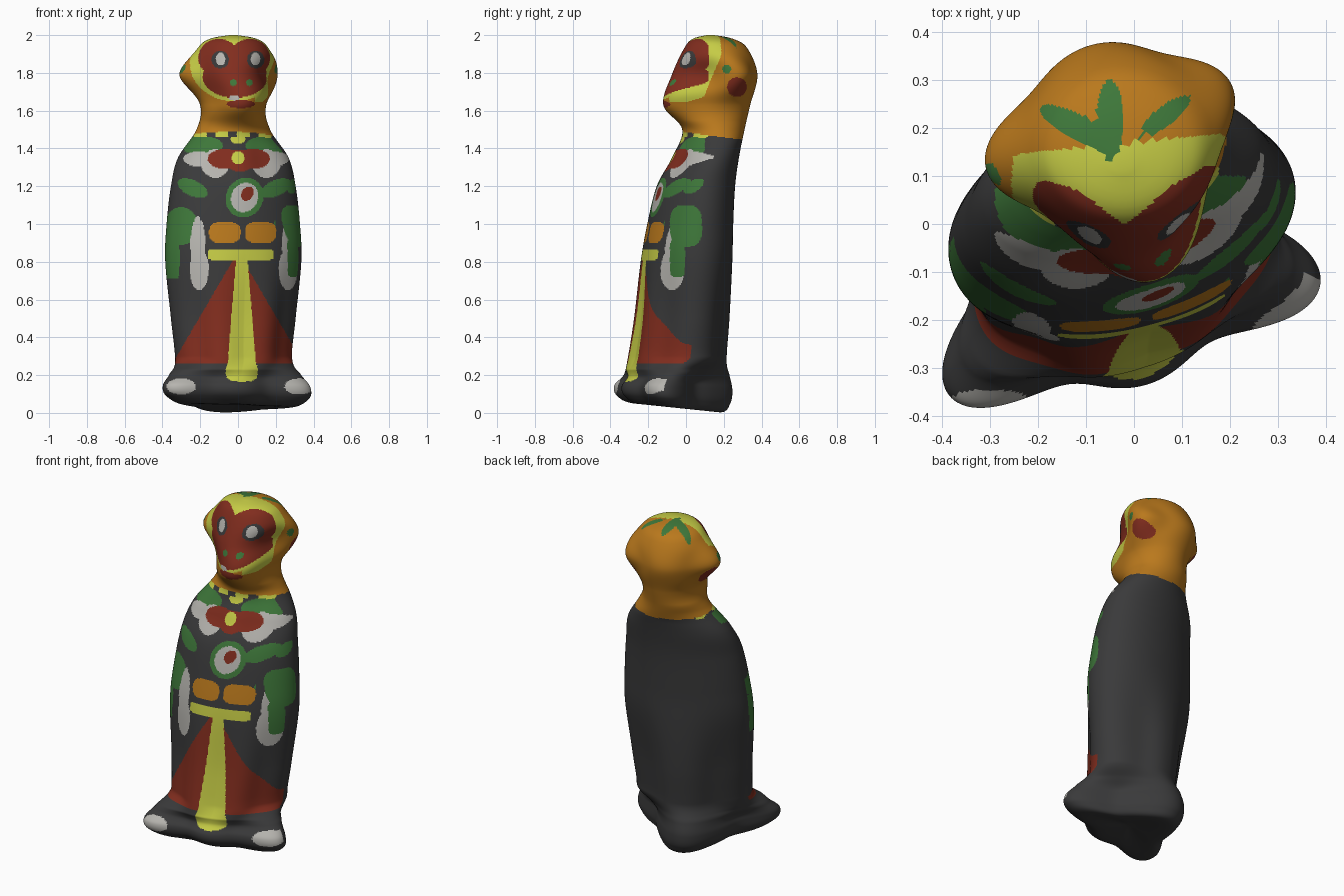
import bpy, math

if "Cube" in bpy.data.objects:
    bpy.data.objects.remove(bpy.data.objects["Cube"])

TURN = math.radians(16)          # whole figure is turned slightly to its left
N = 350                          # points around each ring

# Flat colours
COLOURS = {
    "dark_robe": (0.042, 0.042, 0.043), "orange": (0.49, 0.19, 0.012),
    "yellow": (0.56, 0.60, 0.06), "red": (0.22, 0.026, 0.013),
    "green": (0.048, 0.185, 0.042), "light_grey": (0.47, 0.46, 0.43)}
NAMES = list(COLOURS)
MATS = []
for n, c in COLOURS.items():
    m = bpy.data.materials.new(n)
    m.diffuse_color = (*c, 1)
    m.use_nodes = True
    m.node_tree.nodes["Principled BSDF"].inputs["Base Color"].default_value = m.diffuse_color
    MATS.append(m)

# Profile: height, half width, front, back
ROWS = [
    (.035, .03, -.07, -.02), (.012, .28, -.28, .18), (.06, .378, -.365, .235),
    (.13, .39, -.38, .245), (.20, .35, -.33, .23), (.28, .31, -.31, .215),
    (.50, .33, -.275, .23), (.80, .36, -.24, .245), (1.0, .353, -.205, .25),
    (1.2, .33, -.155, .26), (1.35, .293, -.075, .28), (1.5, .195, -.02, .31),
    (1.63, .175, -.12, .34), (1.79, .26, -.075, .378), (1.93, .188, -.01, .325),
    (1.98, .125, .035, .25), (2.0, .02, .11, .15)]


def bump(x, mid, width):
    return math.exp(-((x-mid)/width)**2)


def ramp(x, lo, hi):
    t = max(0, min(1, (x-lo)/(hi-lo)))
    return t*t*(3-2*t)


def catmull(p0, p1, p2, p3, t):
    return 0.5 * (2*p1 + (p2-p0)*t + (2*p0-5*p1+4*p2-p3)*t*t + (3*p1-p0-3*p2+p3)*t**3)


def radius(a, z):
    """Cross-section: three-lobed foot, oval robe, head with muzzle and ears."""
    foot = .235 + .03*bump(a, 0, 40) + .2*bump(a, 67, 21) + .07*bump(a, 180, 32)
    robe = 1/math.hypot(math.sin(math.radians(a))/.37, math.cos(math.radians(a))/.235)
    skirt = 1-ramp(z, .45, .95)                    # robe is more three-cornered low down
    robe += skirt*(.02*bump(a, 30, 20) - .05*bump(a, 122, 28) - .015*bump(a, 58, 15))
    robe -= .02*bump(z, 1.32, .12)*bump(a, 35, 22)
    head = (.19 + .08*bump(z, 1.66, .1)*bump(a, 0, 32)
            + .04*bump(z, 1.79, .12)*bump(a, 0, 50) + .09*bump(z, 1.79, .09)*bump(a, 95, 25))
    low, high = 1-ramp(z, .15, .3), ramp(z, 1.42, 1.55)
    return low*foot + high*head + (1-low-high)*robe


def ring(row):
    z, half, front, back = row
    pts = []
    for i in range(N):
        a = 360*i/N
        r, b = radius(min(a, 360-a), z), math.radians(a-90) + TURN
        pts.append((r*math.cos(b), r*math.sin(b)))
    xs, ys = zip(*pts)
    x0, y0 = min(xs), min(ys)
    sx, sy = 2*half/(max(xs)-x0), (back-front)/(max(ys)-y0)
    left = -.025*ramp(z, 0, .35) - .025*bump(z, 1.79, .08) - half
    fade = max(0, 1 - z/.2)
    out = []
    for px, py in pts:
        x, y = left + (px-x0)*sx, front + (py-y0)*sy
        h = z + fade*(.055*max(0, min(1, (.2-y)*2)) - .012)   # rear lobe hangs lowest
        out.append((x, y, max(0, min(2, h))))
    return out


# Painted shapes, as tests on a flat view
def ell(cx, cz, rx, rz, deg=0, power=2):
    c, s = math.cos(math.radians(deg)), math.sin(math.radians(deg))
    return lambda x, z: (abs((x-cx)*c+(z-cz)*s)/rx)**power + (abs((z-cz)*c-(x-cx)*s)/rz)**power < 1


def pair(mid, *shape, **kw):
    test = ell(*shape, **kw)
    return lambda x, z: test(abs(x-mid), z)


def taper(cx, z0, z1, w0, w1):
    return lambda x, z: z0 < z < z1 and abs(x-cx) < w0 + (w1-w0)*(z-z0)/(z1-z0)


# Robe pattern, topmost first
CHEST = [
    ("yellow", ell(0, 1.35, .034, .036)), ("yellow", ell(0, 1.45, .04, .025)),
    ("red", pair(.005, .075, 1.345, .09, .052)), ("red", ell(.01, 1.335, .075, .058)),
    ("light_grey", pair(-.01, .195, 1.345, .085, .04)),
    ("light_grey", pair(.015, .135, 1.32, .075, .075)),
    ("green", pair(-.02, .17, 1.415, .11, .05)),
    ("red", ell(.05, 1.16, .03, .04, -35)), ("light_grey", ell(.035, 1.14, .07, .08, -30)),
    ("green", ell(.035, 1.14, .098, .108, -30)),
    ("green", pair(-.02, .22, 1.19, .085, .042, 25))]
SKIRT = [
    ("orange", pair(.025, .095, .955, .083, .057, power=3)),
    ("light_grey", pair(.03, .235, .76, .05, .11)), ("light_grey", pair(.03, .242, .88, .04, .16)),
    ("yellow", ell(.015, .838, .175, .031, power=6)),
    ("yellow", taper(.02, .2, .82, .08, .03)), ("yellow", ell(.02, .22, .085, .055, power=3)),
    ("red", taper(0, .265, .81, .345, .025)),
    ("green", pair(-.01, .29, .99, .09, .1)), ("green", pair(-.01, .34, .83, .04, .12, power=6)),
    ("light_grey", pair(.012, .312, .14, .078, .042))]
SIDE = [ell(0, .99, .085, .11, power=3), ell(-.045, .82, .04, .1, power=5)]
SIDE_LEAF = ell(.04, 1.2, .06, .03, 30)

# Face pattern, topmost first
FACE = [
    ("light_grey", pair(0, .092, 1.873, .025, .034)), ("dark_robe", pair(0, .094, 1.87, .046, .046)),
    ("green", pair(.018, .042, 1.748, .018, .018)),
    ("light_grey", ell(-.02, 1.668, .028, .014)), ("red", ell(.015, 1.635, .075, .022)),
    ("red", pair(-.02, .082, 1.88, .108, .1)), ("red", ell(-.015, 1.78, .172, .112))]
BROW = ell(-.02, 1.85, .235, .2)
LEAVES = [ell(-.115, .2, .09, .026, -28), ell(-.05, .215, .028, .085), ell(.065, .225, .065, .02, 38)]


def first(patterns, x, z, fallback):
    return next((col for col, test in patterns if test(x, z)), fallback)


def paint_robe(c, n):
    x, y, z = c
    if z > 1.485 - .13*y:
        return "orange"
    if z > 1.462 - .06*y and y < .2 and math.sin(x*55) > -.3:
        return "yellow"                              # bead collar
    if x > .2 and n.x > .3 and (any(t(y, z) for t in SIDE) or SIDE_LEAF(y, z)):
        return "green"
    if n.y < .02 and n.z > -.6:
        col = first(CHEST if z > 1.02 and abs(x) < .2 or z > 1.1 else SKIRT, x, z, "dark_robe")
        hidden = col == "green" and (z > 1.36 and y > .1 or z < 1.12 and x > .2 and n.x > .5)
        return "dark_robe" if hidden else col
    return "dark_robe"


def paint_head(c, n):
    x, y, z = c
    if z < 1.485 - .13*y:
        return "yellow" if y < .2 and z > 1.462 - .06*y and math.sin(x*55) > -.3 else "dark_robe"
    if z > 1.88 and any(t(x, y) for t in LEAVES):
        return "green"
    # ear spots
    ear = y - .055 if x > 0 else y + .055
    if abs(x) > .08 and math.hypot(ear-.215, z-1.725) < .052:
        return "red"
    if abs(x) > .1 and math.hypot(ear-.16, z-1.82) < .023:
        return "green"
    edge = .17 + .1*x - .4*max(0, 1.9-z)
    colour = first(FACE, x, z, "orange") if y < .12 else "orange"
    cheek = x > .09 and z > 1.645 + .3*max(0, y)
    return "yellow" if colour == "orange" and y < edge and (BROW(x, z) or cheek) else colour


def build(name, rings, rule):
    verts = [p for r in rings for p in r]
    faces = [(k*N+i, k*N+(i+1) % N, (k+1)*N+(i+1) % N, (k+1)*N+i)
             for k in range(len(rings)-1) for i in range(N)]
    faces.append(tuple(range(N-1, -1, -1)) if name == "robe_and_feet"
                 else tuple(range(len(verts)-N, len(verts))))
    me = bpy.data.meshes.new(name)
    me.from_pydata(verts, [], faces)
    for mat in MATS:
        me.materials.append(mat)
    for p in me.polygons:
        p.use_smooth = True
        p.material_index = NAMES.index(rule(p.center, p.normal))
    bpy.context.collection.objects.link(bpy.data.objects.new(name, me))


# Loft the rings, then split at the neck into robe and head
path = []
for i in range(len(ROWS)-1):
    q = [ROWS[max(0, min(len(ROWS)-1, i+j))] for j in (-1, 0, 1, 2)]
    steps = max(5, round(abs(q[2][0]-q[1][0])/.0058))
    path += [[catmull(*v, s/steps) for v in zip(*q)] for s in range(steps)]
path.append(ROWS[-1])
rings = [ring(r) for r in path]
cut = next(i for i, r in enumerate(path) if r[0] > 1.46)
build("robe_and_feet", rings[:cut+1], paint_robe)
build("head", rings[cut:], paint_head)
